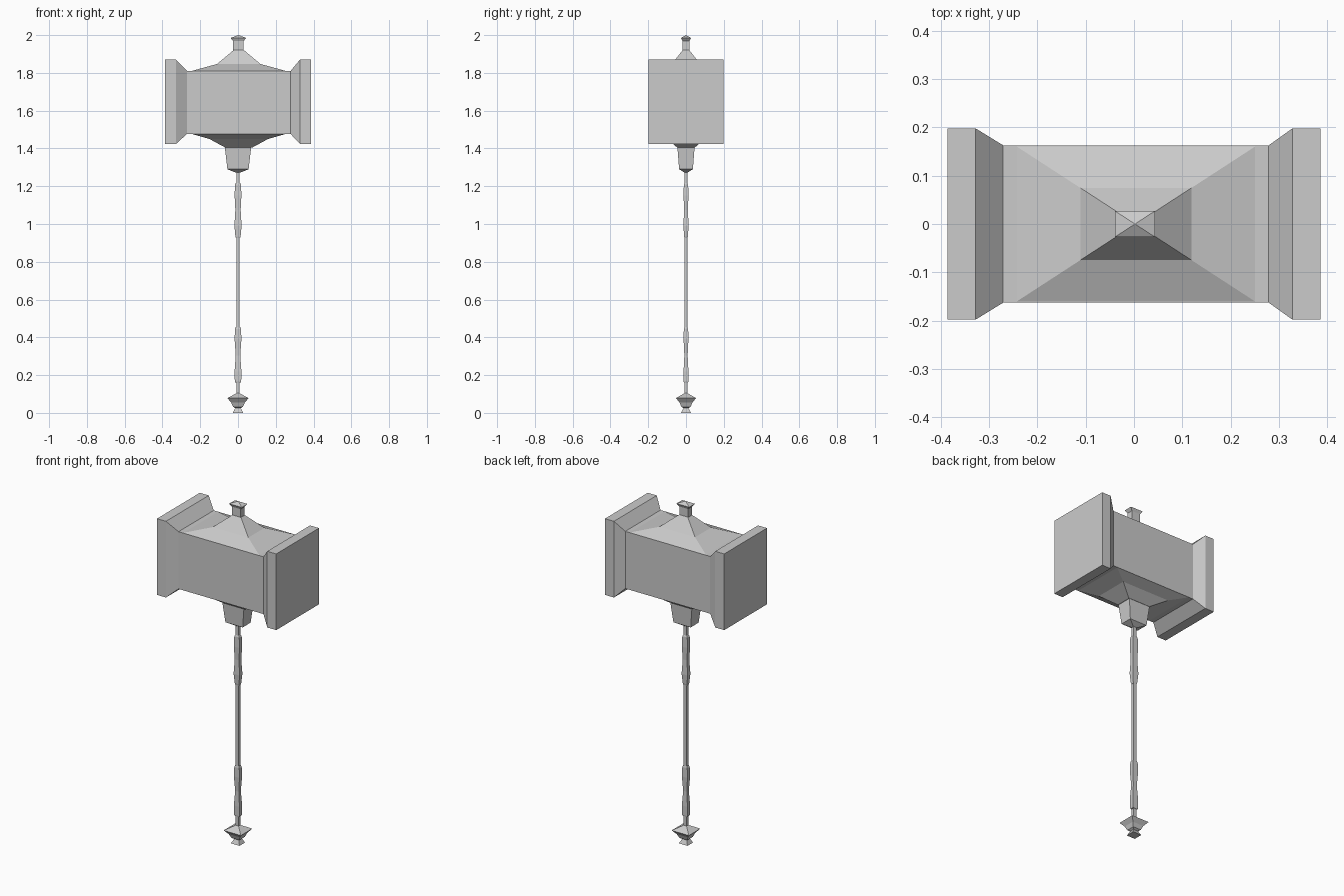
import bpy, bmesh


def loft(name, rings):
    """Skin a stack of four-cornered rings and cap both ends."""
    bm = bmesh.new()
    loops = [[bm.verts.new(p) for p in ring] for ring in rings]
    for a, b in zip(loops, loops[1:]):
        for i in range(4):
            j = (i + 1) % 4
            bm.faces.new((a[i], a[j], b[j], b[i]))
    bm.faces.new(loops[0])
    bm.faces.new(loops[-1])
    bmesh.ops.recalc_face_normals(bm, faces=bm.faces)
    mesh = bpy.data.meshes.new(name)
    bm.to_mesh(mesh)
    bm.free()
    obj = bpy.data.objects.new(name, mesh)
    bpy.context.collection.objects.link(obj)
    return obj


CORNERS = ((-1, -1), (1, -1), (1, 1), (-1, 1))


def upright(name, profile, ratio=0.65, cx=0.0):
    """Rectangular column from (z, half width in x) pairs."""
    return loft(name, [[(cx + sx * w, sy * w * ratio, z) for sx, sy in CORNERS]
                       for z, w in profile])


# Hammer head: waisted block running along x
head = [(-0.386, 0.198, 1.424, 1.87), (-0.328, 0.198, 1.424, 1.87),
        (-0.271, 0.163, 1.476, 1.811), (0.279, 0.163, 1.476, 1.811),
        (0.328, 0.198, 1.424, 1.87), (0.386, 0.198, 1.424, 1.87)]
loft("hammer_head", [[(x, -h, lo), (x, h, lo), (x, h, hi), (x, -h, hi)]
                     for x, h, lo, hi in head])

# Stepped roof and finial on top
upright("head_roof", [(1.81, 0.25), (1.847, 0.115), (1.92, 0.028)], cx=0.004)
upright("finial", [(1.918, 0.028), (1.968, 0.028), (1.985, 0.041), (2.0, 0.001)], cx=0.002)

# Stepped underside and socket collar
upright("head_underside", [(1.477, 0.25), (1.45, 0.155), (1.405, 0.072)], cx=0.004)
upright("collar", [(1.408, 0.07), (1.29, 0.056), (1.272, 0.012)])

# Shaft with two swelling grips
upright("shaft", [(0.09, 0.009), (1.28, 0.009)], 0.9)
upright("lower_grip", [(0.16, 0.015), (0.165, 0.017), (0.22, 0.018), (0.305, 0.012),
                       (0.39, 0.018), (0.445, 0.016), (0.455, 0.012)], 0.72)
upright("upper_grip", [(0.925, 0.011), (0.935, 0.014), (0.99, 0.019), (1.075, 0.014),
                       (1.15, 0.018), (1.21, 0.016), (1.218, 0.011)], 0.72)

# Pommel
upright("pommel", [(0.0, 0.028), (0.025, 0.014), (0.032, 0.026), (0.055, 0.036),
                   (0.078, 0.056), (0.104, 0.009)], 0.95)
